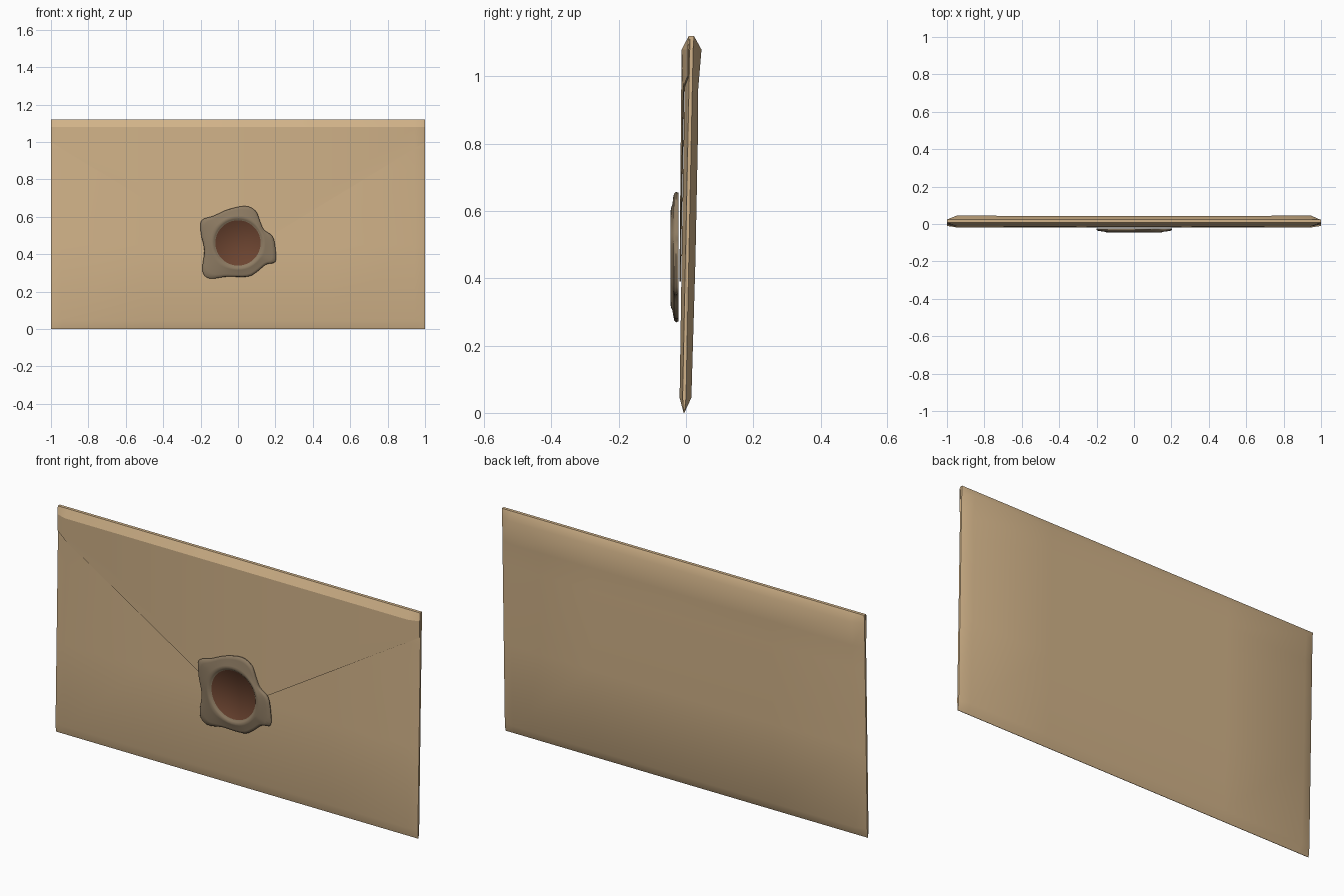
import bpy, bmesh, math

if "Cube" in bpy.data.objects:
    bpy.data.objects.remove(bpy.data.objects["Cube"])


def material(name, rgb):
    m = bpy.data.materials.new(name)
    m.diffuse_color = (*rgb, 1)
    m.use_nodes = True
    m.node_tree.nodes["Principled BSDF"].inputs["Base Color"].default_value = m.diffuse_color
    return m


paper = material("tan_paper", (0.64, 0.45, 0.25))
wax = material("grey_brown_wax", (0.27, 0.20, 0.125))
stamp = material("dark_red_brown", (0.15, 0.058, 0.03))


def make(name, verts, faces, mats, angle):
    me = bpy.data.meshes.new(name)
    me.from_pydata(verts, [], faces)
    for m in mats:
        me.materials.append(m)
    ob = bpy.data.objects.new(name, me)
    bpy.context.collection.objects.link(ob)
    bm = bmesh.new()
    bm.from_mesh(me)
    bmesh.ops.recalc_face_normals(bm, faces=bm.faces)
    bm.to_mesh(me)
    bm.free()
    bpy.ops.object.select_all(action='DESELECT')
    ob.select_set(True)
    bpy.context.view_layer.objects.active = ob
    bpy.ops.object.shade_smooth_by_angle(angle=math.radians(angle))
    return ob


# Envelope body: two gently puffed sheets joined by a thin rim
xs = [-1, -0.945, -0.5, 0, 0.5, 0.945, 1]
rows = [  # z, front y, back y inside the rim
    (0, -0.007, -0.005), (0.045, -0.019, 0.016), (0.45, -0.013, 0.028),
    (0.85, -0.006, 0.036), (0.96, -0.004, 0.036), (1.08, -0.004, 0.042),
    (1.12, 0.012, 0.024)]
nx, nz = len(xs), len(rows)
verts, faces = [], []
for side in (0, 1):
    for j, (z, yf, yb) in enumerate(rows):
        for x in xs:
            y = yb if side else yf
            mid = -0.006 + 0.023 * z / 1.12
            if abs(x) == 1 and 0 < j < nz - 1:
                y = mid + (0.005 if side else -0.005)
            elif side and abs(x) > 0.9 and j == nz - 2:
                y += 0.004
            verts.append((x, y, z))
off = nx * nz
for j in range(nz - 1):
    for i in range(nx - 1):
        a = j * nx + i
        q = (a, a + 1, a + nx + 1, a + nx)
        faces += [q, tuple(v + off for v in reversed(q))]
loop = (list(range(nx)) + [j * nx + nx - 1 for j in range(1, nz)]
        + [(nz - 1) * nx + i for i in range(nx - 2, -1, -1)]
        + [j * nx for j in range(nz - 2, 0, -1)])
for a, b in zip(loop, loop[1:] + loop[:1]):
    faces.append((a, a + off, b + off, b))
make("envelope_body", verts, faces, [paper], 35)

# Triangular flap folded over the front, with a bevelled top and sides
half = [(1, 0.008, 1.12), (0.945, 0.008, 1.12), (1, 0.004, 1.08),
        (0.945, -0.013, 1.08), (1, 0.004, 1.0), (0.945, -0.009, 0.966)]
verts = half + [(-x, y, z) for x, y, z in half]
verts += [(0, 0.008, 1.12), (0, -0.013, 1.08), (0, -0.0195, 0.39)]
faces = []
for o in (0, 6):
    faces += [(o, o + 1, o + 3, o + 2), (o + 2, o + 3, o + 5, o + 4),
              (o + 1, 12, 13, o + 3), (o + 3, 13, 14, o + 5)]
n = len(verts)
edge = [0, 2, 4, 5, 14, 11, 10, 8, 6, 7, 12, 1]
verts += [(x, y + 0.004, z) for x, y, z in verts]
faces += [tuple(v + n for v in f) for f in faces]
for a, b in zip(edge, edge[1:] + edge[:1]):
    faces.append((a, b, b + n, a + n))
make("envelope_flap", verts, faces, [paper], 18)

# Wax seal: irregular smooth outline blending inwards to a round pressed disc
outline = [(0.20, 0.36), (0.20, 0.43), (0.185, 0.495), (0.14, 0.53),
           (0.12, 0.57), (0.095, 0.63), (0.04, 0.657), (-0.05, 0.64),
           (-0.13, 0.605), (-0.195, 0.58), (-0.198, 0.51), (-0.18, 0.42),
           (-0.19, 0.31), (-0.15, 0.27), (-0.06, 0.28), (0.05, 0.28),
           (0.10, 0.305), (0.15, 0.345)]
CZ = 0.46


def spline(p0, p1, p2, p3, t):
    return 0.5 * (2 * p1 + (p2 - p0) * t + (2 * p0 - 5 * p1 + 4 * p2 - p3) * t * t
                  + (3 * p1 - p0 - 3 * p2 + p3) * t ** 3)


ring = []
k = len(outline)
for i in range(k):
    p = [outline[(i + d) % k] for d in (-1, 0, 1, 2)]
    for s in range(4):
        ring.append([spline(*[q[c] for q in p], s / 4) for c in (0, 1)])
# radius blend (1 = outline, 0 = circle), circle radius, y
profile = [(0.96, 0.14, -0.023), (1.0, 0.14, -0.029), (0.93, 0.14, -0.035),
           (0.70, 0.14, -0.0385), (0.40, 0.14, -0.040), (0.12, 0.14, -0.045),
           (0.0, 0.138, -0.046), (0.0, 0.128, -0.043), (0.0, 0.121, -0.036)]
m = len(ring)
verts, faces = [], []
for w, r, y in profile:
    for x, z in ring:
        a = math.atan2(z - CZ, x)
        verts.append((w * x + (1 - w) * r * math.cos(a), y,
                      CZ + w * (z - CZ) + (1 - w) * r * math.sin(a)))
for j in range(len(profile) - 1):
    for i in range(m):
        b = (i + 1) % m
        faces.append((j * m + i, j * m + b, (j + 1) * m + b, (j + 1) * m + i))
faces.append(tuple(range(m)))
faces.append(tuple(range((len(profile) - 1) * m, len(profile) * m)))
seal = make("wax_seal", verts, faces, [wax, stamp], 50)
seal.data.polygons[len(faces) - 1].material_index = 1
